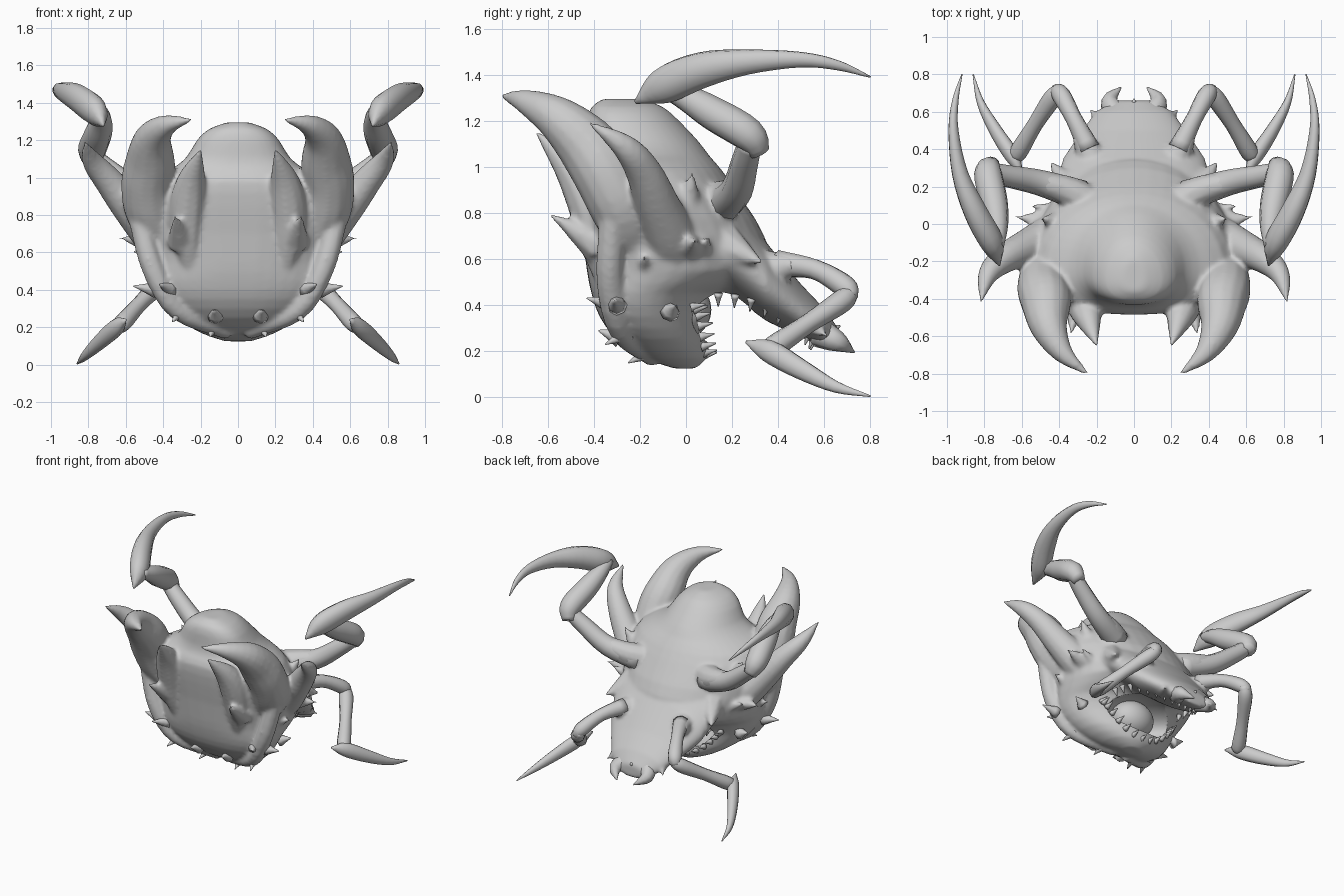
import bpy, bmesh, math
from mathutils import Vector

if "Cube" in bpy.data.objects:
    bpy.data.objects.remove(bpy.data.objects["Cube"])

shell = bpy.data.materials.new("grey_shell")
shell.diffuse_color = (0.6, 0.6, 0.6, 1)
shell.use_nodes = True
shell.node_tree.nodes["Principled BSDF"].inputs["Base Color"].default_value = shell.diffuse_color


def finish(name, bm, mirror=False):
    bmesh.ops.recalc_face_normals(bm, faces=bm.faces)
    me = bpy.data.meshes.new(name)
    bm.to_mesh(me)
    bm.free()
    me.materials.append(shell)
    for p in me.polygons:
        p.use_smooth = True
    ob = bpy.data.objects.new(name, me)
    bpy.context.collection.objects.link(ob)
    if mirror:
        mod = ob.modifiers.new("mirror", 'MIRROR')
        mod.use_mirror_merge = False
    return ob


def skin(bm, rings):
    """Bridge rings of points and cap both ends."""
    vs = [[bm.verts.new(p) for p in r] for r in rings]
    n = len(vs[0])
    for a, b in zip(vs, vs[1:]):
        for i in range(n):
            j = (i + 1) % n
            bm.faces.new((a[i], a[j], b[j], b[i]))
    bm.faces.new(vs[0])
    bm.faces.new(vs[-1])


def smooth_path(pts, steps):
    """Catmull-Rom through points of any size up to 4."""
    p = [Vector(q) for q in pts]
    p = [p[0] * 2 - p[1]] + p + [p[-1] * 2 - p[-2]]
    out = []
    for i in range(1, len(p) - 2):
        a, b, c, d = p[i - 1:i + 3]
        for k in range(steps):
            t = k / steps
            out.append(0.5 * (2 * b + (c - a) * t + (2 * a - 5 * b + 4 * c - d) * t * t
                              + (3 * b - a - 3 * c + d) * t ** 3))
    return out + [p[-2]]


def tube(bm, pts, s=1, n=10, steps=4, flat=1.0, side=None):
    """Tapered limb; flat squeezes the section along the side axis."""
    path = smooth_path([(x * s, y, z, r) for x, y, z, r in pts], steps)
    pos = [q.to_3d() for q in path]
    u = Vector(side) if side else None
    rings = []
    for i, c in enumerate(pos):
        t = (pos[min(i + 1, len(pos) - 1)] - pos[max(i - 1, 0)]).normalized()
        if u is None:
            u = t.orthogonal()
        u = (u - t * u.dot(t)).normalized()
        v = t.cross(u)
        r = max(path[i][3], 0.003)
        rings.append([c + u * (r * flat * math.cos(a)) + v * (r * math.sin(a))
                      for a in (2 * math.pi * k / n for k in range(n))])
    skin(bm, rings)


def ellipsoid(bm, centre, radii, seg=28):
    vs = bmesh.ops.create_uvsphere(bm, u_segments=seg, v_segments=seg // 2, radius=1)["verts"]
    for v in vs:
        v.co = Vector([v.co[i] * radii[i] + centre[i] for i in range(3)])


def spike(bm, base, tip, r, s=1):
    b, t = Vector(base), Vector(tip)
    m = b.lerp(t, 0.5)
    tube(bm, [(*b, r), (*m, r * 0.5), (*t, 0.003)], s, n=8, steps=2)


N = 40
ANG = [2 * math.pi * k / N for k in range(N)]

# Body: horizontal slices (z, front y, back y, half width), fuller on the front
bm = bmesh.new()
rings = []
for z, yf, yb, hx in smooth_path(
        [(.125, -.05, .04, .07), (.17, -.18, .09, .2), (.25, -.3, .1, .33),
         (.35, -.375, .09, .42), (.45, -.41, .15, .47), (.55, -.43, .35, .5),
         (.7, -.45, .34, .53), (.85, -.475, .25, .54), (.98, -.485, .16, .48),
         (1.05, -.45, .1, .35), (1.11, -.435, .055, .275), (1.2, -.43, -.03, .22),
         (1.26, -.41, -.1, .155), (1.295, -.36, -.19, .06)], 2):
    mid = yf + 0.38 * (yb - yf)
    ring = []
    for a in ANG:
        c, s = math.cos(a), math.sin(a)
        e = 1.0 if s > 0 else 0.85
        ring.append((math.copysign(abs(c) ** e, c) * hx,
                     mid + (abs(s) ** e) * (yb - mid if s > 0 else yf - mid), z))
    rings.append(ring)
skin(bm, rings)
# Snout: slices along y (y, centre z, half height, half width)
skin(bm, [[(hx * math.cos(a), y, zc + hz * math.sin(a)) for a in ANG]
          for y, zc, hz, hx in [(0, .64, .18, .42), (.2, .63, .19, .42), (.35, .5, .17, .38),
                                (.5, .375, .115, .28), (.6, .3, .085, .205), (.66, .25, .05, .11)]])
for s in (1, -1):
    # Large front horns growing from the shield
    tube(bm, [(.36, -.2, .6, .09), (.46, -.27, .8, .135), (.485, -.34, .95, .14),
              (.47, -.42, 1.08, .135), (.455, -.55, 1.205, .1), (.38, -.69, 1.28, .056),
              (.25, -.8, 1.31, .01)], s, n=14)
    # Side horns
    tube(bm, [(.28, -.02, .55, .1), (.42, -.06, .67, .12), (.56, -.12, .82, .1),
              (.69, -.185, .98, .078), (.78, -.27, 1.09, .055), (.82, -.42, 1.19, .008)], s, n=14)
    # Shield rim down to the chin
    tube(bm, [(.54, -.3, .95, .07), (.52, -.32, .75, .06), (.45, -.33, .5, .06),
              (.32, -.28, .29, .055), (.05, -.14, .18, .05)], s)
    # Brow ridges on the face
    tube(bm, [(.25, -.34, .5, .05), (.27, -.38, .66, .08), (.27, -.41, .82, .1),
              (.25, -.49, .98, .08), (.2, -.65, 1.15, .008)], s)
    # Leg roots
    tube(bm, [(.18, .06, .82, .11), (.34, .17, .86, .085), (.52, .225, .91, .06)], s)
    tube(bm, [(.2, .3, .55, .1), (.29, .48, .575, .045)], s)
    # Broad thorns that grow out of the flanks and face
    for b, t, r in [((.3, -.38, .66), (.34, -.6, .8), .085),
                    ((.38, .0, .8), (.5, .03, .98), .09),
                    ((.38, .0, .64), (.64, .04, .68), .1),
                    ((.36, .06, .6), (.56, .1, .7), .07),
                    ((.3, .12, .68), (.45, .34, .58), .13),
                    ((.4, -.18, .55), (.57, -.18, .61), .07),
                    ((.15, .5, .34), (.24, .62, .26), .07)]:
        spike(bm, b, t, r, s)
body = finish("body", bm)
rm = body.modifiers.new("blend", 'REMESH')
rm.mode = 'VOXEL'
rm.voxel_size = 0.013
rm.use_smooth_shade = True
sm = body.modifiers.new("soften", 'SMOOTH')
sm.factor, sm.iterations = 0.5, 7

# Mouth hollow
bm = bmesh.new()
ellipsoid(bm, (0, .08, .36), (.27, .22, .125))
hollow = finish("mouth_cutter", bm)
hollow.hide_render = True
hollow.hide_viewport = True
cut = body.modifiers.new("mouth", 'BOOLEAN')
cut.operation, cut.solver, cut.object = 'DIFFERENCE', 'EXACT', hollow

# Ball within the mouth
bm = bmesh.new()
ellipsoid(bm, (0, -.02, .38), (.16, .13, .13))
finish("mouth_ball", bm)

# Teeth on both jaws
bm = bmesh.new()
for k in range(19):
    a = math.pi * k / 18
    c, s = math.cos(a), math.sin(a)
    p = Vector((.29 * c, .14 + .42 * s, .45 - .19 * s * s))
    spike(bm, p, p + Vector((-.02 * c, -.02 * s, -.055)), .02)
for k in range(15):
    a = math.pi * k / 14
    c, s = math.cos(a), math.sin(a)
    p = Vector((.31 * c, .02 + .05 * s, .18 + .21 * c * c))
    spike(bm, p, p + Vector((0, .065, .015)), .022)
finish("teeth", bm)

# Small thorns along the shield: base, tip, radius
bm = bmesh.new()
for b, t, r in [((.44, -.3, .4), (.56, -.31, .42), .045),
                ((.36, -.32, .4), (.42, -.43, .43), .045),
                ((.31, -.25, .28), (.35, -.35, .23), .04),
                ((.12, -.29, .26), (.13, -.38, .29), .045),
                ((.13, -.15, .2), (.15, -.25, .15), .04),
                ((.4, -.07, .37), (.48, -.05, .4), .045)]:
    spike(bm, b, t, r)
# Snout tip horns
tube(bm, [(.09, .58, .28, .065), (.13, .66, .24, .045), (.07, .73, .195, .004)], n=8)
finish("thorns", bm, True)
bm = bmesh.new()
spike(bm, (0, .6, .28), (0, .67, .31), .045)
finish("snout_thorn", bm)

# Upper legs
bm = bmesh.new()
tube(bm, [(.28, .15, .83, .085), (.5, .22, .9, .07), (.67, .255, 1.02, .06),
          (.78, .28, 1.11, .052)])
tube(bm, [(.76, .32, 1.06, .045), (.78, .27, 1.14, .075), (.75, .12, 1.23, .075),
          (.73, .0, 1.3, .058), (.73, -.12, 1.355, .035)])
finish("upper_leg", bm, True)
bm = bmesh.new()
tube(bm, [(.72, -.22, 1.28, .008), (.76, -.1, 1.35, .08), (.85, .07, 1.42, .08),
          (.93, .27, 1.455, .055), (.965, .5, 1.465, .034), (.955, .66, 1.44, .022),
          (.92, .8, 1.39, .004)], flat=.8, side=(1, 0, 0))
finish("upper_claw", bm, True)

# Lower legs
bm = bmesh.new()
tube(bm, [(.24, .4, .58, .06), (.32, .56, .555, .045), (.39, .69, .48, .05), (.42, .72, .43, .03)])
tube(bm, [(.38, .72, .47, .03), (.43, .68, .42, .05), (.53, .53, .32, .042),
          (.62, .38, .22, .048), (.64, .34, .2, .02)])
finish("lower_leg", bm, True)
bm = bmesh.new()
tube(bm, [(.6, .26, .24, .006), (.65, .36, .2, .05), (.74, .5, .12, .045),
          (.82, .65, .045, .026), (.86, .8, .005, .004)], flat=.8, side=(1, 0, 0))
finish("lower_claw", bm, True)
